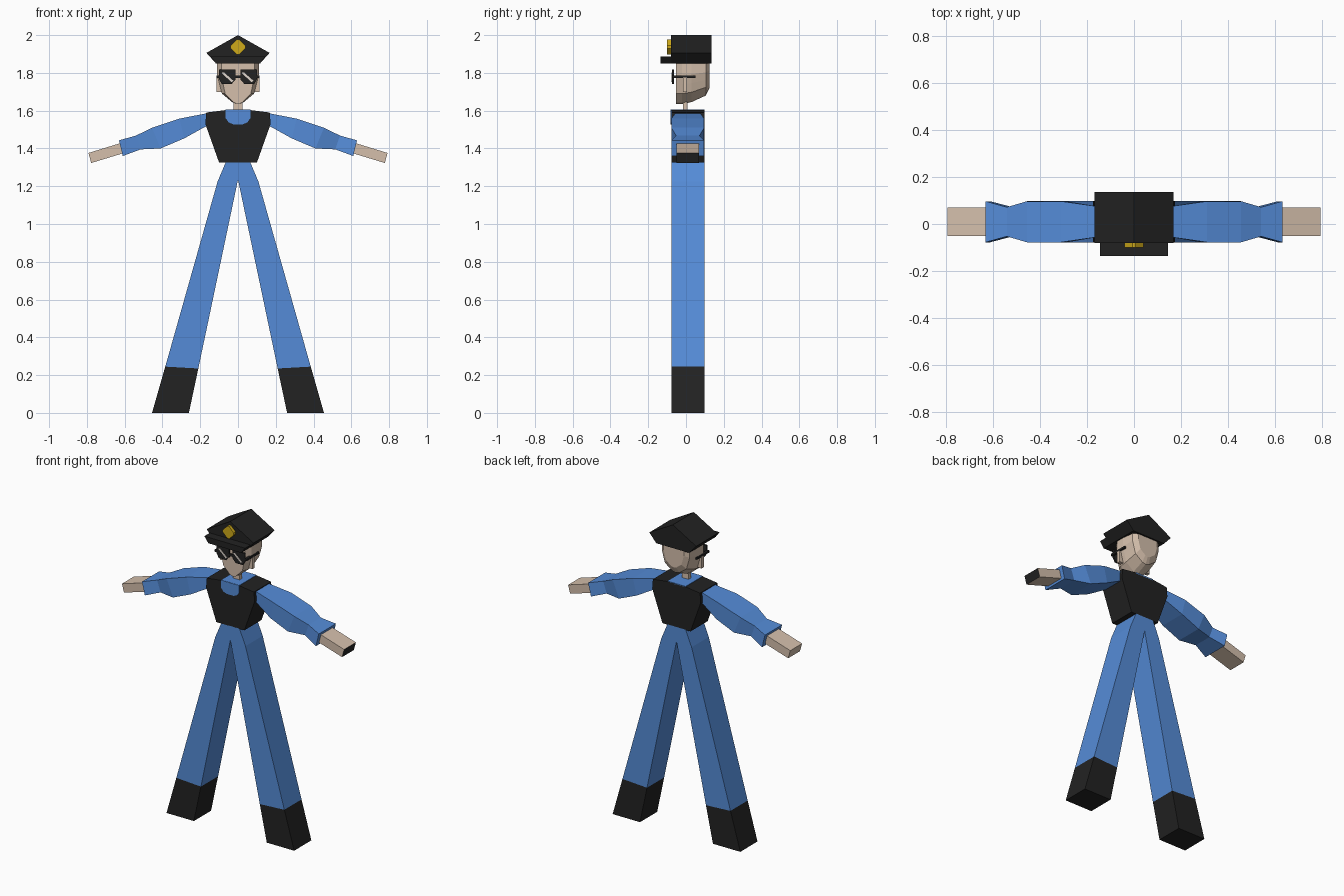
import bpy, bmesh, math

if "Cube" in bpy.data.objects:
    bpy.data.objects.remove(bpy.data.objects["Cube"])


def material(name, rgb):
    m = bpy.data.materials.new(name)
    m.diffuse_color = (*rgb, 1)
    m.use_nodes = True
    m.node_tree.nodes["Principled BSDF"].inputs["Base Color"].default_value = m.diffuse_color
    return m


BLUE = material("uniform blue", (0.09, 0.26, 0.68))
BLACK = material("black", (0.016, 0.016, 0.016))
SKIN = material("skin", (0.66, 0.52, 0.41))
GOLD = material("gold", (0.62, 0.40, 0.01))
GLINT = material("lens glint", (0.75, 0.68, 0.62))


def loft(name, rings, mat):
    """Flat-sided solid through rings of equal point count."""
    bm = bmesh.new()
    vs = [[bm.verts.new(p) for p in r] for r in rings]
    n = len(vs[0])
    for a, b in zip(vs, vs[1:]):
        for i in range(n):
            j = (i + 1) % n
            bm.faces.new((a[i], a[j], b[j], b[i]))
    bm.faces.new(vs[0])
    bm.faces.new(vs[-1])
    bmesh.ops.recalc_face_normals(bm, faces=bm.faces)
    me = bpy.data.meshes.new(name)
    bm.to_mesh(me)
    bm.free()
    ob = bpy.data.objects.new(name, me)
    me.materials.append(mat)
    bpy.context.collection.objects.link(ob)
    return ob


def prism(name, profile, y0, y1, mat):
    """Extrude an x-z profile along y."""
    return loft(name, [[(x, y, z) for x, z in profile] for y in (y0, y1)], mat)


def mirrored(half):
    """Complete a right-half profile, listed top to bottom."""
    return half + [(-x, z) for x, z in reversed(half) if x > 0]


def box(name, x0, x1, y0, y1, z0, z1, mat):
    return prism(name, [(x0, z0), (x1, z0), (x1, z1), (x0, z1)], y0, y1, mat)


F, B = -0.078, 0.097      # body front and back
MID = (F + B) / 2

# Vest with blue shirt showing at the collar
prism("vest", mirrored([(0.065, 1.603), (0.168, 1.59), (0.173, 1.53), (0.10, 1.325)]), F, B, BLACK)
scoop = [(0.065, 1.605), (0.065, 1.56), (0.05, 1.538), (0.025, 1.528)]
prism("shirt_collar", mirrored(scoop), F - 0.003, F + 0.003, BLUE)
box("shirt_top", -0.065, 0.065, F, B, 1.598, 1.606, BLUE)

# Neck and head, narrowing to the back
box("neck", -0.023, 0.023, -0.017, 0.008, 1.60, 1.67, SKIN)
face = mirrored([(0.11, 1.86), (0.11, 1.79), (0.098, 1.74), (0.085, 1.69), (0.028, 1.643), (0.0, 1.635)])
head = []
for y, sx, sz in [(-0.053, 0.8, 1), (-0.02, 1, 1), (0.03, 1, 0.95), (0.105, 0.9, 0.79), (0.125, 0.65, 0.6)]:
    head.append([(x * sx, y, 1.85 - (1.85 - z) * sz) for x, z in face])
loft("head", head, SKIN)

# Peaked cap, brim and badge
prism("cap", mirrored([(0, 2.0), (0.167, 1.906), (0.117, 1.85)]), -0.08, 0.135, BLACK)
prism("cap_brim", mirrored([(0.145, 1.888), (0.117, 1.85)]), -0.135, -0.07, BLACK)
badge = [(0.04 * math.cos(a), 1.937 + 0.04 * math.sin(a))
         for a in [math.radians(q * 90 + d) for q in range(4) for d in (-10, 10)]]
prism("cap_badge", badge, -0.10, -0.079, GOLD)

# Glasses bridge
box("glasses_bridge", -0.02, 0.02, -0.072, -0.062, 1.772, 1.786, BLACK)

for s, side in ((1, "left"), (-1, "right")):
    def flip(pts):
        return [(s * x, z) for x, z in pts]

    # Ear, lens, glint and temple bar
    box(side + "_ear", s * 0.085, s * 0.115, -0.017, 0.006, 1.70, 1.775, SKIN)
    prism(side + "_lens", flip([(0.012, 1.818), (0.10, 1.818), (0.10, 1.765),
                                (0.085, 1.74), (0.035, 1.74), (0.012, 1.765)]), -0.074, -0.064, BLACK)
    glint = [(0.053 * s + u, z) for u, z in
             [(-0.035, 1.80), (-0.022, 1.803), (0.03, 1.757), (0.018, 1.752)]]
    prism(side + "_lens_glint", glint, -0.0755, -0.073, GLINT)
    box(side + "_temple_bar", s * 0.10, s * 0.115, -0.074, 0.05, 1.773, 1.786, BLACK)

    # Sleeve: (top x, top z, bottom x, bottom z, half depth)
    rings = []
    for xt, zt, xb, zb, d in [(0.155, 1.588, 0.155, 1.525, 0.065), (0.31, 1.558, 0.285, 1.453, 0.087),
                              (0.455, 1.51, 0.41, 1.40, 0.087), (0.54, 1.468, 0.515, 1.395, 0.062),
                              (0.63, 1.443, 0.61, 1.36, 0.087)]:
        rings.append([(s * xt, MID - d, zt), (s * xt, MID + d, zt),
                      (s * xb, MID + d, zb), (s * xb, MID - d, zb)])
    loft(side + "_sleeve", rings, BLUE)

    # Hand; the left fingertip face is black
    hand = prism(side + "_hand", flip([(0.60, 1.435), (0.792, 1.376), (0.777, 1.323), (0.59, 1.38)]),
                 MID - 0.06, MID + 0.06, SKIN)
    hand.data.materials.append(BLACK)
    for p in hand.data.polygons:
        if p.normal.x > 0.8 and s > 0:
            p.material_index = 1

    # Trouser leg and boot
    prism(side + "_trouser_leg", flip([(0, 1.327), (0.065, 1.327), (0.108, 1.225),
                                       (0.385, 0.245), (0.21, 0.235), (0, 1.235)]), F, B, BLUE)
    prism(side + "_boot", flip([(0.385, 0.245), (0.455, 0), (0.26, 0), (0.21, 0.235)]), F, B, BLACK)
